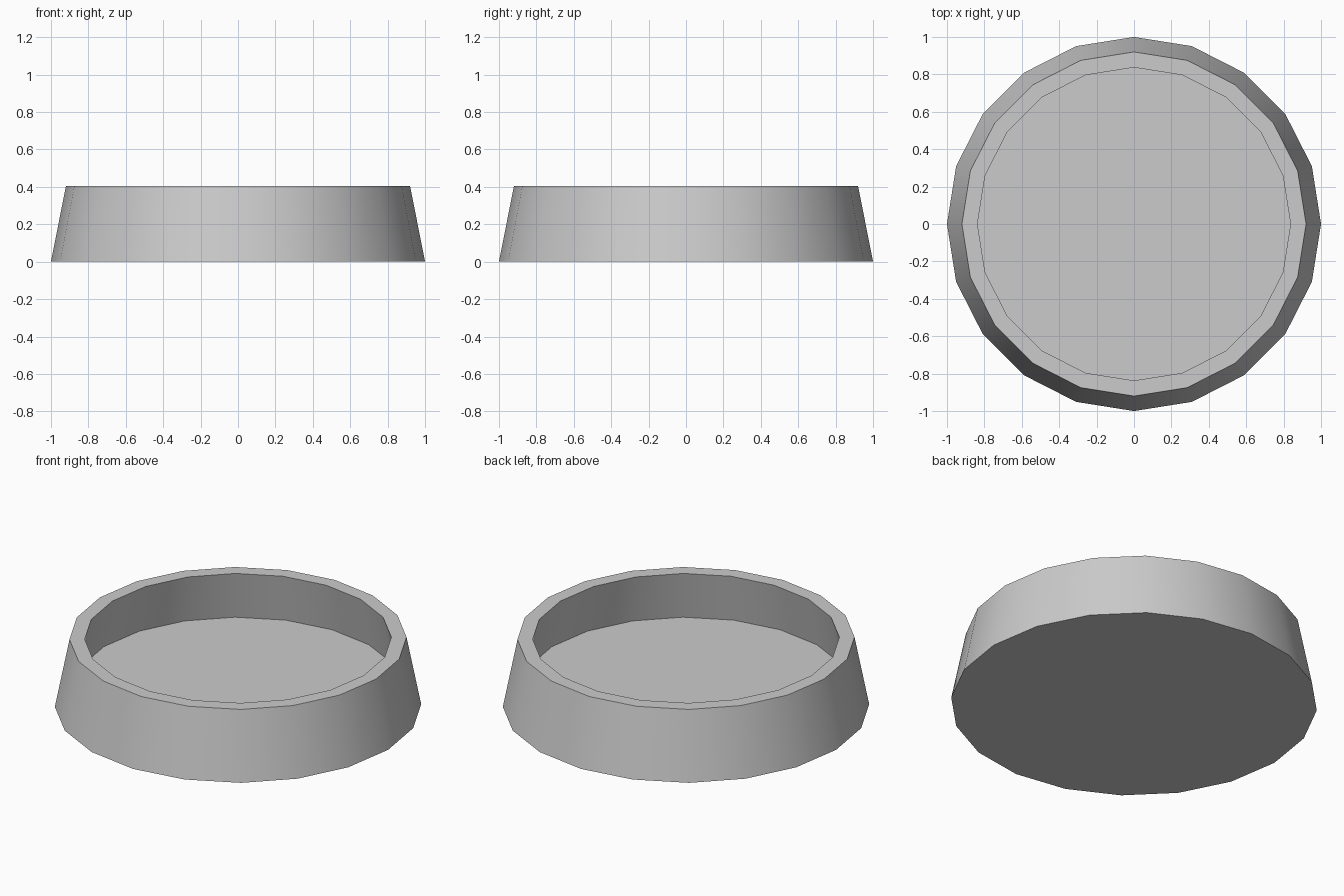
import bpy, bmesh
from math import cos, sin, tau, radians

if "Cube" in bpy.data.objects:
    bpy.data.objects.remove(bpy.data.objects["Cube"])

SIDES = 20
# Profile (radius, z): base edge, outer rim, inner rim, undercut floor edge
PROFILE = [(1.0, 0.0), (0.92, 0.405), (0.837, 0.405), (0.894, 0.115)]

bm = bmesh.new()
rings = [[bm.verts.new((r * cos(tau * i / SIDES), r * sin(tau * i / SIDES), z))
          for i in range(SIDES)] for r, z in PROFILE]

# Outer wall, rim and inner wall
for a, b in zip(rings, rings[1:]):
    for i in range(SIDES):
        j = (i + 1) % SIDES
        bm.faces.new((a[i], a[j], b[j], b[i]))

# Flat underside and dish floor
bm.faces.new(rings[0][::-1])
bm.faces.new(rings[-1])
bmesh.ops.recalc_face_normals(bm, faces=bm.faces[:])

mesh = bpy.data.meshes.new("dish")
bm.to_mesh(mesh)
bm.free()
dish = bpy.data.objects.new("dish", mesh)
bpy.context.collection.objects.link(dish)

# Smooth walls, crisp rim
bpy.context.view_layer.objects.active = dish
dish.select_set(True)
bpy.ops.object.shade_smooth_by_angle(angle=radians(30))
